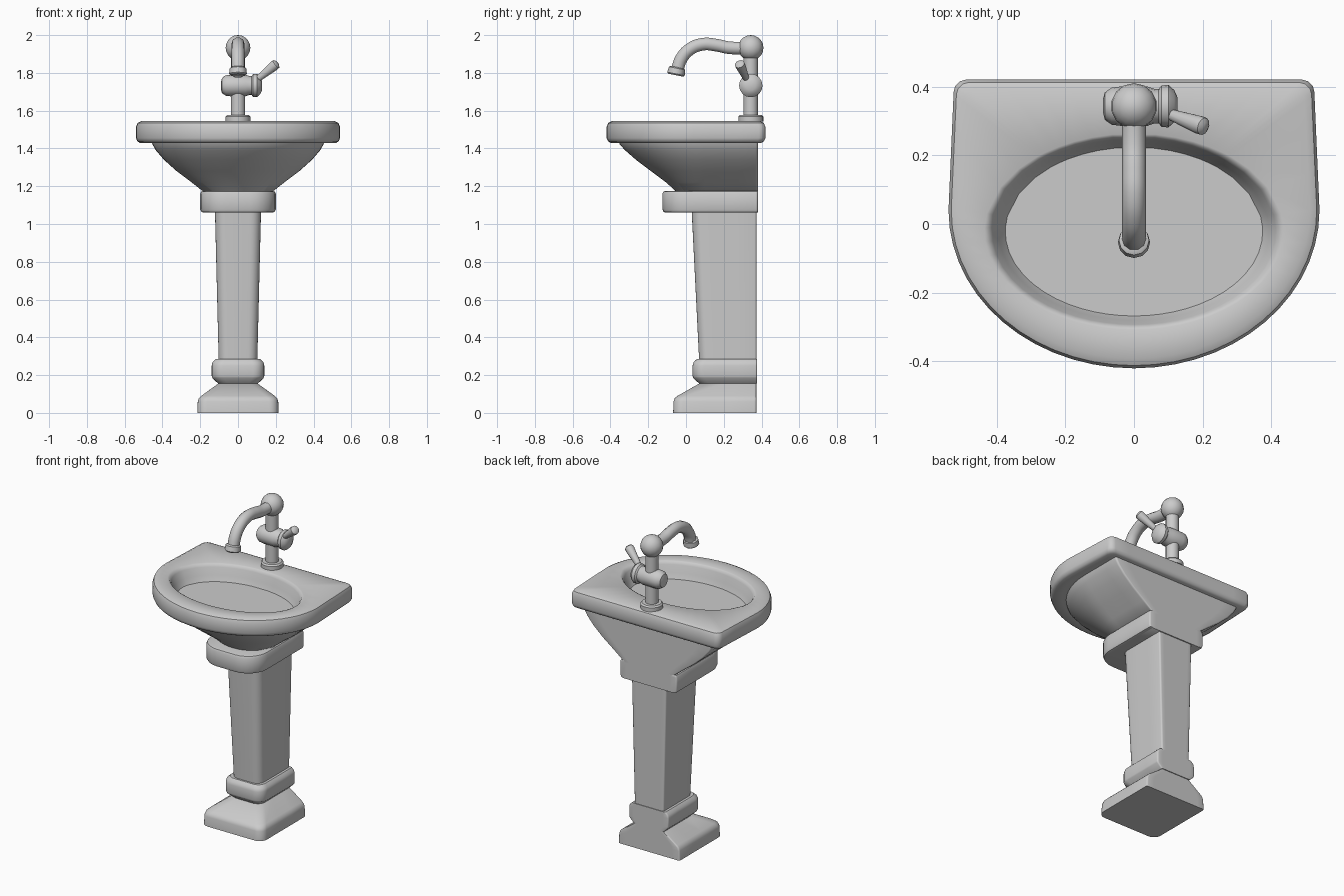
import bpy, bmesh, math
from mathutils import Vector

if "Cube" in bpy.data.objects:
    bpy.data.objects.remove(bpy.data.objects["Cube"])


def smooth(obj, angle=40):
    bpy.ops.object.select_all(action='DESELECT')
    obj.select_set(True)
    bpy.context.view_layer.objects.active = obj
    bpy.ops.object.shade_smooth_by_angle(angle=math.radians(angle))


def loft(name, rings, angle=40):
    """Skin a list of equal-length point rings and cap both ends."""
    bm = bmesh.new()
    loops = [[bm.verts.new(p) for p in ring] for ring in rings]
    n = len(loops[0])
    for a, b in zip(loops, loops[1:]):
        for i in range(n):
            j = (i + 1) % n
            bm.faces.new((a[i], a[j], b[j], b[i]))
    bm.faces.new(loops[0])
    bm.faces.new(loops[-1])
    bmesh.ops.recalc_face_normals(bm, faces=bm.faces)
    me = bpy.data.meshes.new(name)
    bm.to_mesh(me)
    bm.free()
    obj = bpy.data.objects.new(name, me)
    bpy.context.collection.objects.link(obj)
    smooth(obj, angle)
    return obj


def outline(z, w, yf, yb, rx, ry, rb, wb=None, seg=6):
    """Plan outline: elliptical front corners (rx, ry), small back corners rb."""
    wb = w if wb is None else wb
    half = []
    for i in range(seg + 1):
        a = -math.pi / 2 + math.pi / 2 * i / seg
        half.append((w - rx + rx * math.cos(a), yf + ry + ry * math.sin(a)))
    x0, y0 = half[-1]
    for k in (1 / 3, 2 / 3):
        half.append((x0 + (wb - x0) * k, y0 + (yb - rb - y0) * k))
    for i in range(4):
        a = math.pi / 2 * i / 3
        half.append((wb - rb + rb * math.cos(a), yb - rb + rb * math.sin(a)))
    xe = wb - rb
    half += [(xe * k, yb) for k in (0.8, 0.6, 0.4, 0.2)]
    if w - rx < 1e-3:
        half[0] = (0.004, yf)
    pts = half + [(-x, y) for x, y in reversed(half)]
    return [Vector((x, y, z)) for x, y in pts]


def lathe(name, profile, origin, axis, n=16, angle=40):
    """Revolve (distance, radius) pairs about an axis."""
    q = Vector((0, 0, 1)).rotation_difference(Vector(axis).normalized())
    rings = [[Vector(origin) + q @ Vector((r * math.cos(2 * math.pi * i / n),
                                           r * math.sin(2 * math.pi * i / n), d))
              for i in range(n)] for d, r in profile]
    return loft(name, rings, angle)


# Basin: rounded rim flowing into an oval bowl
def rim(z, d):
    return outline(z, 0.54 - d, -0.42 + d, 0.42 - d, 0.54 - d, 0.46 - d,
                   0.035, 0.525 - d, seg=14)


rings = [rim(1.43, 0.07), rim(1.43, 0.02), rim(1.438, 0.007), rim(1.455, 0),
         rim(1.515, 0), rim(1.535, 0.008), rim(1.545, 0.028)]
cx, cy, bx, by = 0, -0.022, 0.415, 0.272
angles = [math.atan2((p.y - cy) / by, (p.x - cx) / bx) for p in rings[-1]]
for z, s in ((1.545, 1.05), (1.54, 1.02), (1.525, 0.995), (1.48, 0.95), (1.42, 0.87),
             (1.36, 0.74), (1.32, 0.58), (1.30, 0.4), (1.295, 0.15)):
    rings.append([Vector((cx + bx * s * math.cos(a), cy + by * s * math.sin(a), z))
                  for a in angles])
loft("basin", rings)

# Underside of the basin, flat at the wall
loft("basin_underside",
     [outline(z, w, yf, 0.38, w, (0.1 - yf), 0.012, seg=14)
      for z, w, yf in ((1.445, 0.46, -0.36), (1.42, 0.452, -0.35), (1.39, 0.435, -0.322),
                       (1.34, 0.392, -0.265), (1.28, 0.325, -0.185),
                       (1.22, 0.245, -0.105), (1.165, 0.175, -0.045))])
lathe("drain", [(0, 0.073), (0.012, 0.068), (0.014, 0.045), (0.006, 0.035)],
      (0, -0.03, 1.294), (0, 0, 1), 10)


# Pedestal pieces: (z, half width, front y, front corner radius)
def pedestal(name, levels, yb):
    loft(name, [outline(z, w, yf, yb, r, r, 0.01) for z, w, yf, r in levels], 35)


pedestal("pedestal_collar",
         [(1.06, 0.18, -0.105, 0.12), (1.064, 0.194, -0.119, 0.13), (1.078, 0.2, -0.125, 0.135),
          (1.16, 0.2, -0.125, 0.135), (1.172, 0.194, -0.119, 0.13), (1.176, 0.18, -0.105, 0.12)], 0.38)
pedestal("pedestal_column",
         [(0.27, 0.102, 0.07, 0.05), (1.07, 0.122, 0.03, 0.055)], 0.373)
pedestal("pedestal_ring",
         [(0.155, 0.105, 0.07, 0.05), (0.185, 0.136, 0.038, 0.06), (0.195, 0.139, 0.035, 0.06),
          (0.25, 0.139, 0.035, 0.06), (0.268, 0.135, 0.04, 0.06), (0.284, 0.118, 0.057, 0.05)], 0.377)
pedestal("pedestal_base",
         [(0, 0.215, -0.068, 0.05), (0.06, 0.213, -0.066, 0.05), (0.078, 0.207, -0.06, 0.05),
          (0.09, 0.195, -0.045, 0.05), (0.158, 0.1, 0.075, 0.045)], 0.372)

# Tap body
fy = 0.343
lathe("tap_foot", [(0, 0.066), (0.026, 0.066), (0.035, 0.058), (0.036, 0.03)],
      (0, fy, 1.542), (0, 0, 1))
lathe("tap_stem", [(0, 0.038), (0.37, 0.038)], (0, fy, 1.56), (0, 0, 1))
bpy.ops.mesh.primitive_uv_sphere_add(segments=14, ring_count=10, radius=0.067,
                                     location=(0, fy, 1.933))
knob = bpy.context.object
knob.name = "tap_ball"
smooth(knob)
lathe("tap_valve", [(-0.09, 0.02), (-0.085, 0.04), (-0.065, 0.054), (-0.04, 0.057),
                    (0.04, 0.057), (0.06, 0.05), (0.072, 0.05), (0.08, 0.06), (0.1, 0.062),
                    (0.117, 0.047), (0.127, 0.025)], (0, fy, 1.733), (1, 0, 0))
start, end = Vector((0.09, 0.325, 1.755)), Vector((0.208, 0.282, 1.852))
length = (end - start).length
lathe("tap_handle", [(0, 0.014), (length - 0.025, 0.027), (length - 0.008, 0.026),
                     (length, 0.014)], start, end - start, 12)

# Spout swept along a curved path
curve = bpy.data.curves.new("spout", 'CURVE')
curve.dimensions = '3D'
curve.bevel_depth = 0.035
curve.bevel_resolution = 3
curve.resolution_u = 5
path = [(0.34, 1.933), (0.23, 1.933), (0.16, 1.947), (0.09, 1.952), (0.02, 1.925),
        (-0.025, 1.875), (-0.048, 1.81)]
sp = curve.splines.new('BEZIER')
sp.bezier_points.add(len(path) - 1)
for bp, (y, z) in zip(sp.bezier_points, path):
    bp.co = (0, y, z)
    bp.handle_left_type = bp.handle_right_type = 'AUTO'
spout = bpy.data.objects.new("spout", curve)
bpy.context.collection.objects.link(spout)
bpy.ops.object.select_all(action='DESELECT')
spout.select_set(True)
bpy.context.view_layer.objects.active = spout
bpy.ops.object.convert(target='MESH')
smooth(bpy.context.object)
lathe("spout_nozzle", [(0, 0.034), (0.006, 0.044), (0.036, 0.047), (0.043, 0.04)],
      (0, -0.046, 1.83), (0, -0.2, -1), 12)
